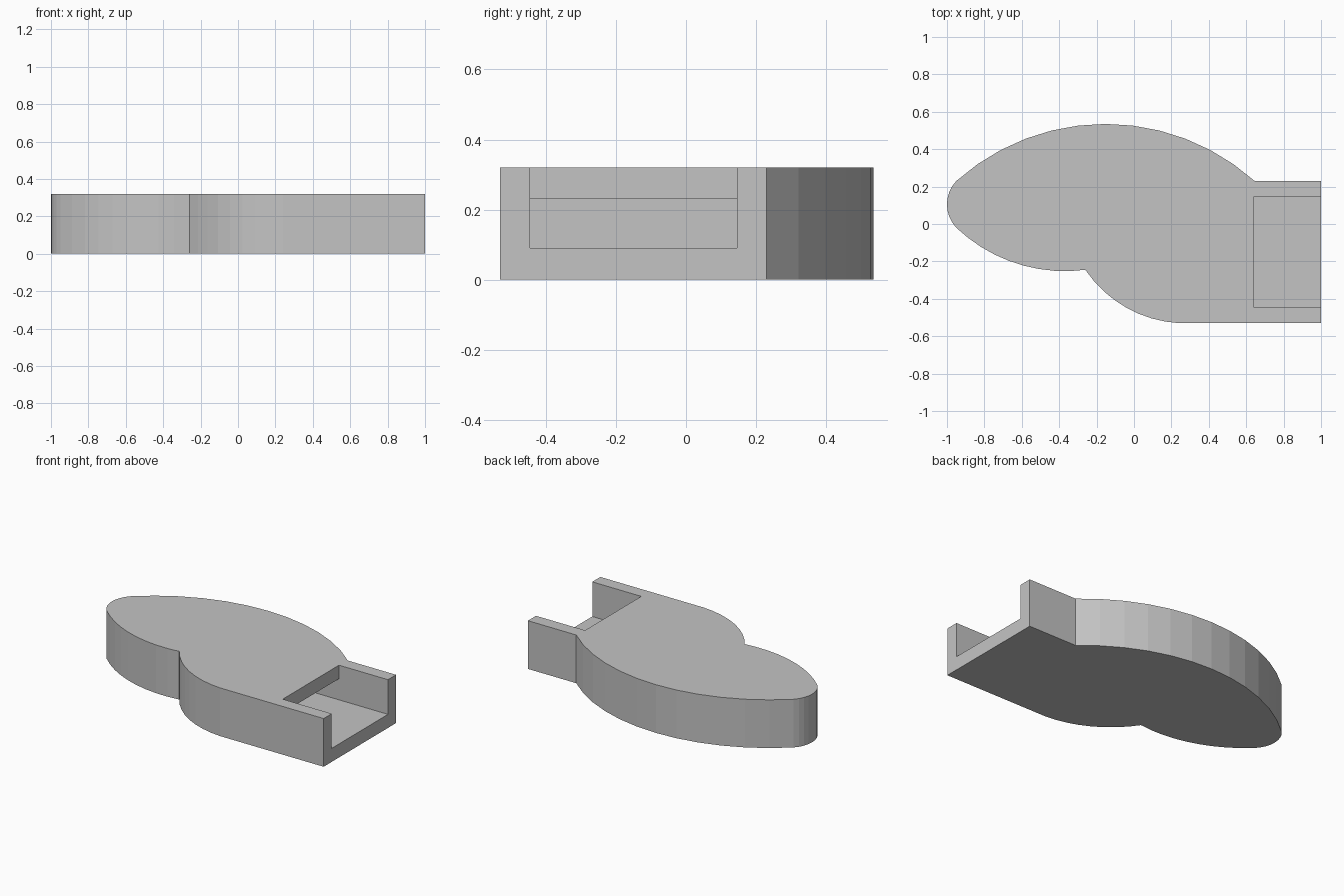
import bpy, bmesh, math
from mathutils import Vector
from mathutils.geometry import intersect_point_line

cube = bpy.data.objects.get("Cube")
if cube:
    bpy.data.objects.remove(cube, do_unlink=True)

HEIGHT = 0.32

grey = bpy.data.materials.new("light grey")
grey.use_nodes = True
colour = (0.55, 0.55, 0.55, 1)
grey.diffuse_color = colour
grey.node_tree.nodes["Principled BSDF"].inputs["Base Color"].default_value = colour


def arc(start, mid, end, steps):
    """Points on the circle through three points, without the last one."""
    a, b, c = Vector(start), Vector(mid), Vector(end)
    u, v = b - a, c - a
    d = 2 * (u.x * v.y - u.y * v.x)
    centre = a + Vector((v.y * u.length_squared - u.y * v.length_squared,
                         u.x * v.length_squared - v.x * u.length_squared)) / d
    ra, rc = a - centre, c - centre
    turn = math.atan2(ra.x * rc.y - ra.y * rc.x, ra.dot(rc))
    points = []
    for i in range(steps):
        t = turn * i / steps
        points.append((centre.x + ra.x * math.cos(t) - ra.y * math.sin(t),
                       centre.y + ra.x * math.sin(t) + ra.y * math.cos(t)))
    return points


def prism(name, corners, offset):
    """Extrude a closed outline of 3D corners along an offset."""
    bm = bmesh.new()
    face = bm.faces.new([bm.verts.new(p) for p in corners])
    result = bmesh.ops.extrude_face_region(bm, geom=[face])
    moved = [e for e in result["geom"] if isinstance(e, bmesh.types.BMVert)]
    bmesh.ops.translate(bm, verts=moved, vec=offset)
    bmesh.ops.recalc_face_normals(bm, faces=bm.faces)
    mesh = bpy.data.meshes.new(name)
    bm.to_mesh(mesh)
    bm.free()
    mesh.materials.append(grey)
    obj = bpy.data.objects.new(name, mesh)
    bpy.context.collection.objects.link(obj)
    return obj


# Body outline: domed back, rounded tip, bulging front, swept corner, square end
outline = arc((0.645, 0.23), (-0.15, 0.535), (-0.95, 0.23), 12)
outline += arc((-0.95, 0.23), (-1, 0.11), (-0.95, -0.02), 8)
outline += arc((-0.95, -0.02), (-0.71, -0.18), (-0.26, -0.245), 9)
outline += arc((-0.26, -0.245), (-0.07, -0.43), (0.24, -0.53), 8)
outline += [(0.24, -0.53), (1, -0.53), (1, 0.23)]
body = prism("body", [(x, y, 0) for x, y in outline], (0, 0, HEIGHT))

# Slot: open above at the end, running on beneath the top plate
slot = [(1.1, 0.09), (0.2, 0.09), (0.2, 0.23), (0.64, 0.23), (0.64, 0.4), (1.1, 0.4)]
cutter = prism("slot_cutter", [(x, -0.445, z) for x, z in slot], (0, 0.59, 0))
cutter.hide_render = True

cut = body.modifiers.new("slot", 'BOOLEAN')
cut.operation = 'DIFFERENCE'
cut.solver = 'EXACT'
cut.object = cutter
bpy.context.view_layer.objects.active = body
body.select_set(True)
bpy.ops.object.modifier_apply(modifier=cut.name)
bpy.data.objects.remove(cutter, do_unlink=True)
